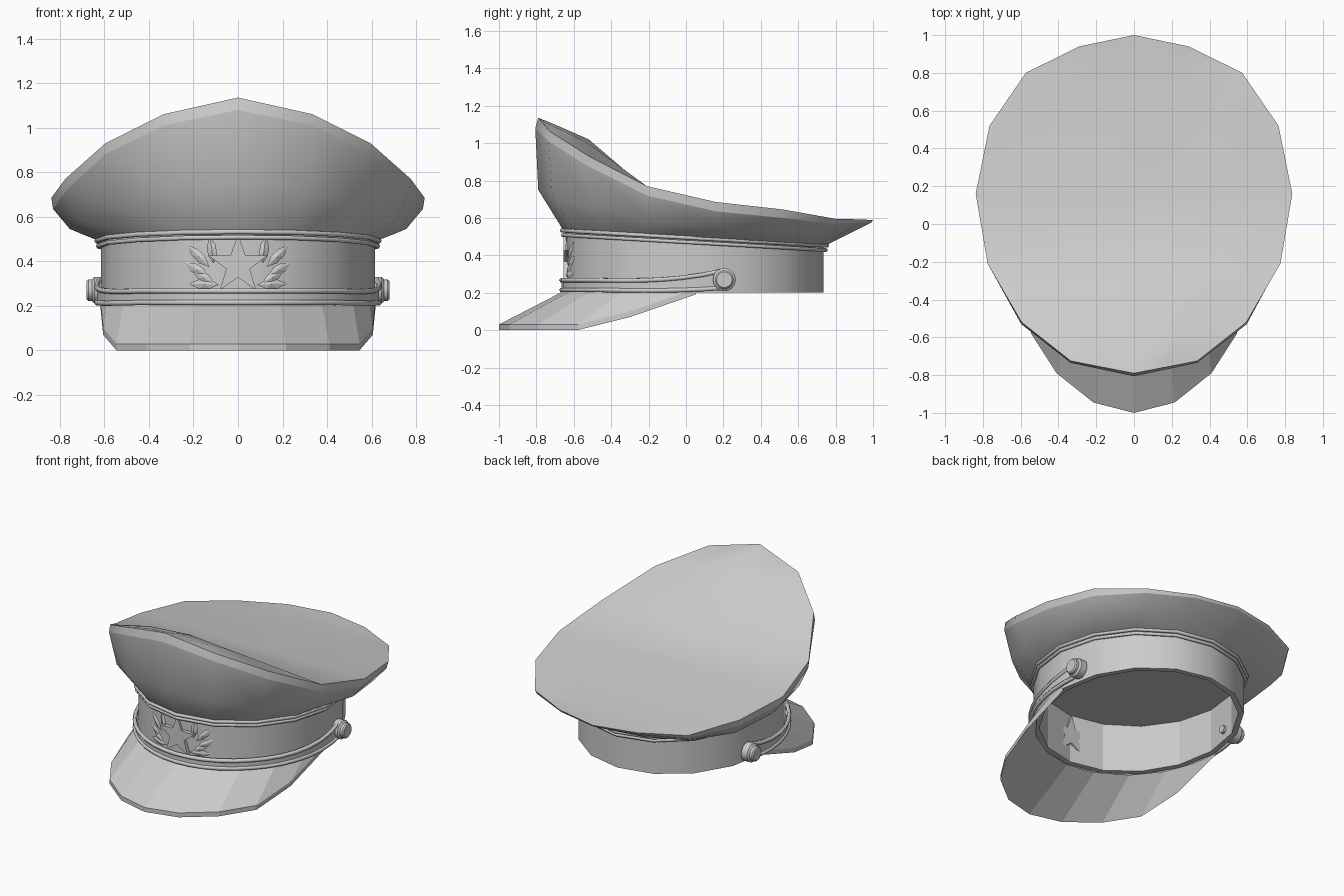
import bpy, bmesh
from math import sin, cos, pi, radians, sqrt

if "Cube" in bpy.data.objects:
    bpy.data.objects.remove(bpy.data.objects["Cube"])

N = 16


def ell(a, rx=0.615, ry=0.69):
    # band outline, angle 0 at the front
    return rx * sin(a), 0.045 - ry * cos(a)


def seam(y):
    # tilted line where crown meets band
    return 0.52 - 0.057 * (y + 0.65)


def make(name, verts, faces, smooth=None):
    me = bpy.data.meshes.new(name)
    me.from_pydata(verts, [], faces)
    bm = bmesh.new()
    bm.from_mesh(me)
    bmesh.ops.remove_doubles(bm, verts=bm.verts, dist=0.0005)
    bmesh.ops.recalc_face_normals(bm, faces=bm.faces)
    bm.to_mesh(me)
    bm.free()
    ob = bpy.data.objects.new(name, me)
    bpy.context.collection.objects.link(ob)
    if smooth:
        bpy.ops.object.select_all(action='DESELECT')
        bpy.context.view_layer.objects.active = ob
        ob.select_set(True)
        bpy.ops.object.shade_smooth_by_angle(angle=radians(smooth))
    return ob


def loft(rings, closed=True):
    n = len(rings[0])
    verts = [p for r in rings for p in r]
    faces = [(i*n + j, i*n + (j+1) % n, (i+1)*n + (j+1) % n, (i+1)*n + j)
             for i in range(len(rings) - 1) for j in range(n if closed else n - 1)]
    return verts, faces


def tube(name, pts, r, cyclic=False):
    cu = bpy.data.curves.new(name, 'CURVE')
    cu.dimensions = '3D'
    cu.bevel_depth, cu.bevel_resolution, cu.use_fill_caps = r, 1, True
    sp = cu.splines.new('POLY')
    sp.points.add(len(pts) - 1)
    for p, co in zip(sp.points, pts):
        p.co = (*co, 1)
    sp.use_cyclic_u = cyclic
    ob = bpy.data.objects.new(name, cu)
    bpy.context.collection.objects.link(ob)


def mirrored(half):
    # front-to-back half outline to full ring
    return half + [(-x, y, z) for x, y, z in half[-2:0:-1]]


angles = [2 * pi * i / N for i in range(N)]

# Crown: rim, bevel, bulge and base rings
rim = [(0, -.79, 1.135), (.335, -.725, 1.06), (.595, -.52, .93), (.775, -.21, .77), (.838, .16, .685),
       (.765, .52, .645), (.573, .80, .595), (.29, .94, .592), (0, 1.0, .588)]
bevel = [(0, -.806, 1.08), (.335, -.735, 1.01), (.597, -.53, .88), (.77, -.21, .72), (.83, .16, .635),
         (.755, .515, .60), (.565, .79, .57), (.287, .93, .575), (0, .99, .575)]
bulge = [(0, -.79, .75), (.315, -.715, .72), (.56, -.50, .66), (.71, -.20, .585), (.755, .15, .545),
         (.695, .47, .52), (.52, .70, .51), (.27, .82, .51), (0, .87, .515)]
base = []
for i in range(9):
    x, y = ell(pi * i / 8, .625, .70)
    base.append((x, y, seam(y) + .012))
v, f = loft([mirrored(r) for r in (bevel, bulge, base)])
make("crown_side", v, f, 50)
v, f = loft([mirrored(r) for r in (rim, bevel)])
make("crown_rim", v, f, 35)
# Top panel: rows across the rim, arched near the front
arch = [0, .05, .09, -.02, .0, .0, .0, .0, 0]
cols = [-1, -.5, 0, .5, 1]
rows = [[(x * t, y, z + d * (1 - t * t)) for t in cols] for (x, y, z), d in zip(rim, arch)]
v, f = loft(rows, closed=False)
make("crown_top", v, f, 40)


# Band with bottom lip, and faceted lining closed by a ceiling
def band_ring(inset, top):
    out = []
    for a in angles:
        x, y = ell(a, .615 - inset, .69 - inset)
        out.append((x, y, seam(y) + .012 if top else .2))
    return out


v, f = loft([band_ring(0, True), band_ring(0, False), band_ring(.035, False)])
make("band", v, f, 35)
v, f = loft([band_ring(.035, False), band_ring(.035, True)])
make("lining", v, f + [tuple(range(N, 2 * N))])

# Piping pair at the crown seam
for name, off, out, r in (("upper_piping", .012, .018, .012), ("lower_piping", -.012, .012, .011)):
    pts = []
    for a in angles:
        x, y = ell(a, .615 + out, .69 + out)
        pts.append((x, y, seam(y) + off))
    tube(name, pts, r, True)

# Visor
edge = [(0, -1, 0), (.215, -.945, 0), (.41, -.79, 0), (.545, -.58, 0), (.605, -.30, .07), (.617, .05, .19)]
root = []
for deg in (0, 18, 38, 58, 76, 91):
    x, y = ell(radians(deg), .608, .683)
    root.append((x, y, .205))
both = lambda h: [(-x, y, z) for x, y, z in h[:0:-1]] + h
up = lambda h, d: [(x, y, z + d) for x, y, z in h]
v, f = loft([both(up(root, .012)), both(up(edge, .03)), both(edge), both(up(root, -.012))], closed=False)
make("visor", v, f)

# Chin strap: flat strip between two cords, sagging then rising to the buttons
steps = [radians(-102 + 204 * i / 24) for i in range(25)]


def strap_line(side, out):
    pts = []
    for a in steps:
        t = max(0, (abs(a) - .75) / 1.03)
        x, y = ell(a, .615 + out, .69 + out)
        pts.append((x, y, .241 - .012 * t + .042 * t ** 3 + side * (.026 + .02 * t ** 3)))
    return pts


tube("strap_upper_cord", strap_line(1, .02), .013)
tube("strap_lower_cord", strap_line(-1, .02), .013)
v, f = loft([strap_line(1, .02), strap_line(-1, .02)], closed=False)
make("strap_strip", v, f, 35)

# Buttons turned around the x axis
profile = [(.53, .0), (.53, .025), (.60, .025), (.60, .062), (.645, .062), (.655, .05),
           (.672, .05), (.68, .042), (.68, 0)]
for s, side in ((1, "right"), (-1, "left")):
    rings = [[(s * x, .205 + r * cos(b), .27 + r * sin(b))
              for b in [2 * pi * i / 14 for i in range(14)]] for x, r in profile]
    v, f = loft(rings)
    make(side + "_button", v, f, 35)

# Badge star: flat plate showing through to the inside
star = []
for i in range(10):
    r = .138 if i % 2 == 0 else .056
    a = pi * i / 5
    star.append((r * sin(a), r * cos(a)))
v = [(x, y, .383 + z) for y in (-.655, -.595) for x, z in star]
f = [tuple(range(10)), tuple(range(10, 20))]
f += [(i, (i + 1) % 10, 10 + (i + 1) % 10, 10 + i) for i in range(10)]
make("star_badge", v, f)

# Laurel leaves: base and tip of each, on both sides
leaves = [(.11, .39, .125, .515), (.13, .375, .228, .475), (.135, .335, .24, .395), (.085, .295, .225, .30),
          (.11, .30, .205, .36)]


def front_y(x):
    return .045 - .69 * sqrt(1 - (x / .615) ** 2)


v, f = [], []
for s in (1, -1):
    for x0, z0, x1, z1 in leaves:
        dx, dz = x1 - x0, z1 - z0
        n = sqrt(dx * dx + dz * dz)
        k = len(v)
        for t, w in ((0, 0), (.3, .02), (.65, .02), (1, 0), (.65, -.02), (.3, -.02)):
            x, z = x0 + dx * t - dz / n * w, z0 + dz * t + dx / n * w
            v.append((s * x, front_y(x) - .003, z))
        x = x0 + dx * .45
        v.append((s * x, front_y(x) - .013, z0 + dz * .45))
        f += [(k + i, k + (i + 1) % 6, k + 6) for i in range(6)]
make("laurel_leaves", v, f)
